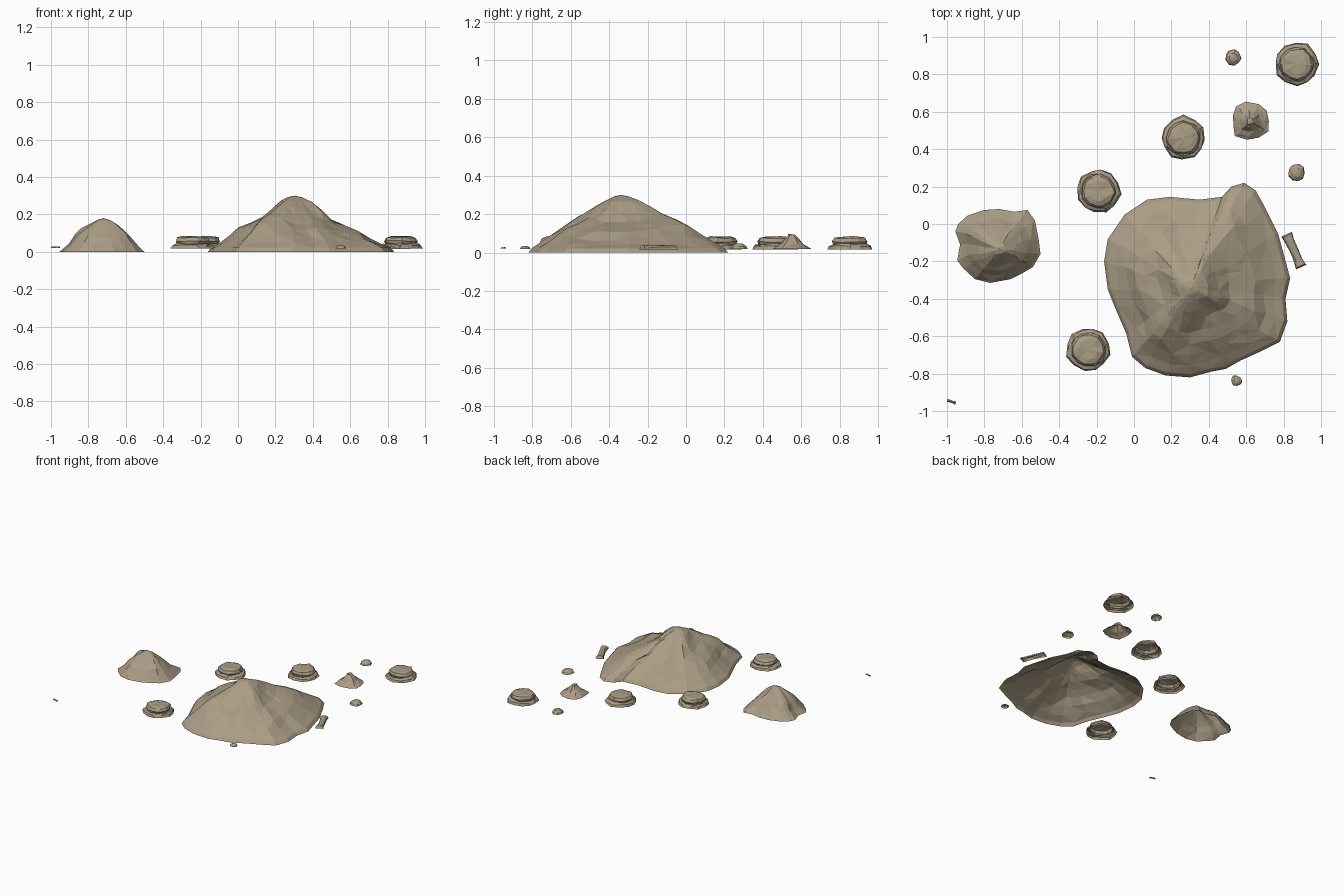
import bpy, bmesh, math, random
from mathutils import Vector, noise

if "Cube" in bpy.data.objects:
    bpy.data.objects.remove(bpy.data.objects["Cube"])

stone = bpy.data.materials.new("dusty tan stone")
stone.diffuse_color = (0.40, 0.335, 0.235, 1)
stone.use_nodes = True
stone.node_tree.nodes["Principled BSDF"].inputs["Base Color"].default_value = stone.diffuse_color


def make(name, bm):
    bmesh.ops.recalc_face_normals(bm, faces=bm.faces)
    me = bpy.data.meshes.new(name)
    bm.to_mesh(me)
    bm.free()
    me.materials.append(stone)
    ob = bpy.data.objects.new(name, me)
    bpy.context.collection.objects.link(ob)
    return ob


def shell(name, rings, tip):
    """Open-bottomed triangulated shell: rings from rim to top, closed with a tip."""
    bm = bmesh.new()
    rows = [[bm.verts.new(p) for p in ring] for ring in rings]
    n = len(rows[0])
    for k, (a, b) in enumerate(zip(rows, rows[1:])):
        for i in range(n):
            j = (i + 1) % n
            if (i + k) % 2:
                bm.faces.new((a[i], a[j], b[j]))
                bm.faces.new((a[i], b[j], b[i]))
            else:
                bm.faces.new((a[i], a[j], b[i]))
                bm.faces.new((a[j], b[j], b[i]))
    t = bm.verts.new(tip)
    for i in range(n):
        bm.faces.new((rows[-1][i], rows[-1][(i + 1) % n], t))
    return make(name, bm)


def mound(name, outline, peak, profile, bumps, rough, seed):
    """Mound lofted from a plan outline to a peak; profile is (fraction, height)."""
    rings = []
    for t, z in profile:
        ring = []
        for x, y in outline:
            px = peak[0] + (x - peak[0]) * t
            py = peak[1] + (y - peak[1]) * t
            h = z
            if t < 0.95:
                fade = min(1, (1 - t) * 4) * min(1, t * 4)
                for bx, by, bh, s in bumps:
                    h += bh * math.exp(-((px - bx) ** 2 + (py - by) ** 2) / (2 * s * s))
                h += fade * rough * noise.noise(Vector((px * 7, py * 7, seed)))
                px += fade * rough * 0.8 * noise.noise(Vector((px * 9, py * 9, seed + 5)))
                py += fade * rough * 0.8 * noise.noise(Vector((px * 9, py * 9, seed + 9)))
            ring.append((px, py, max(h, 0)))
        rings.append(ring)
    return shell(name, rings, peak)


def rock(name, x, y, z, profile, tip, sides, seed, jitter=0.08):
    """Small rock turned from an (r, z) profile with uneven sides."""
    rnd = random.Random(seed)
    lobes = [1 + rnd.uniform(-jitter, jitter) for _ in range(sides)]
    rings = []
    for k, (r, h) in enumerate(profile):
        ring = []
        for i in range(sides):
            a = math.tau * (i + rnd.uniform(-.15, .15)) / sides
            q = r * lobes[i] * rnd.uniform(0.97, 1.03)
            dz = rnd.uniform(-.06, .06) * profile[-1][1] if k else 0
            ring.append((q * math.cos(a), q * math.sin(a), h + dz))
        rings.append(ring)
    ob = shell(name, rings, tip)
    ob.location = (x, y, z)
    return ob


def stick(name, p, q, width, height, z, seed):
    """Half-round broken stick lying on the ground, open underneath."""
    rnd = random.Random(seed)
    p, q = Vector(p), Vector(q)
    d = (q - p).normalized()
    s = Vector((-d.y, d.x))
    bm = bmesh.new()
    rows = []
    for f, w in ((0, 1.05), (.2, .95), (.55, .85), (.82, .9), (1, 1.1)):
        row = []
        for i in range(7):
            a = math.pi * i / 6
            k = w * rnd.uniform(.88, 1.1)
            slope = (0.5 - f) * 0.7 * height * math.sin(a) * (f in (0, 1))
            c = p.lerp(q, f) + s * (math.cos(a) * width * k) + d * slope
            row.append(bm.verts.new((c.x, c.y, z + height * math.sin(a) * min(k, 1))))
        rows.append(row)
    for a, b in zip(rows, rows[1:]):
        for i in range(6):
            bm.faces.new((a[i], a[i + 1], b[i + 1], b[i]))
    bm.faces.new(rows[0])
    bm.faces.new(rows[-1])
    return make(name, bm)


# Large mound with a front shoulder and a back-right ridge
big = [(-.16, -.20), (-.14, -.08), (-.05, .05), (.07, .13), (.19, .145), (.35, .13),
       (.47, .145), (.52, .20), (.59, .22), (.65, .18), (.70, .09), (.77, -.05),
       (.80, -.16), (.835, -.29), (.81, -.40), (.82, -.52), (.78, -.63), (.68, -.68),
       (.57, -.73), (.49, -.775), (.41, -.79), (.30, -.82), (.17, -.81), (.06, -.77),
       (-.01, -.71), (-.04, -.59), (-.10, -.45), (-.14, -.35)]
mound("large_mound", big, (.305, -.34, .30),
      [(1, 0), (.965, .022), (.87, .048), (.76, .078), (.64, .115), (.52, .145),
       (.39, .18), (.27, .222), (.16, .265), (.07, .29)],
      [(.19, -.56, .05, .08), (.53, -.08, .045, .07), (.55, -.27, -.025, .07),
       (.05, -.15, .015, .10)], .03, 1.3)

# Small mound
small = [(-.94, 0), (-.89, .045), (-.80, .075), (-.72, .08), (-.64, .065), (-.57, .075),
         (-.53, .02), (-.51, -.08), (-.50, -.16), (-.54, -.23), (-.60, -.265),
         (-.66, -.295), (-.77, -.315), (-.85, -.295), (-.91, -.24), (-.945, -.195),
         (-.93, -.11), (-.955, -.04)]
mound("small_mound", small, (-.72, -.13, .18),
      [(1, 0), (.94, .012), (.78, .045), (.62, .08), (.46, .105), (.30, .135), (.14, .17)],
      [(-.83, -.07, .015, .05)], .03, 4.7)

# Flat-capped rocks: skirt, recess and overhanging cap
cap = [(.120, 0), (.112, .016), (.098, .024), (.088, .026), (.094, .040),
       (.082, .058), (.055, .065)]
for i, (x, y, turn) in enumerate([(.87, .855, 0), (.265, .46, .5),
                                  (-.19, .175, -1.2), (-.245, -.67, 2.4)]):
    ob = rock("capped_rock_%d" % (i + 1), x, y, .017, cap, (0, 0, .066), 12, 7, .05)
    ob.rotation_euler.z = turn

# Pointed rock
rock("pointed_rock", .62, .55, .018,
     [(.104, 0), (.085, .012), (.060, .028), (.036, .052), (.018, .072)],
     (-.015, -.02, .08), 11, 3, .1)

# Pebbles
for i, (x, y, r, h) in enumerate([(.53, .89, .042, .03), (.87, .275, .046, .03),
                                  (.547, -.837, .029, .017)]):
    rock("pebble_%d" % (i + 1), x, y, .018,
         [(r, 0), (r * .88, h * .45), (r * .5, h * .9)], (0, 0, h), 9, 20 + i)

# Broken stick and tiny twig
stick("broken_stick", (.815, -.055), (.895, -.23), .028, .025, .016, 2)
stick("twig", (-.998, -.943), (-.953, -.957), .008, .008, .02, 4)
